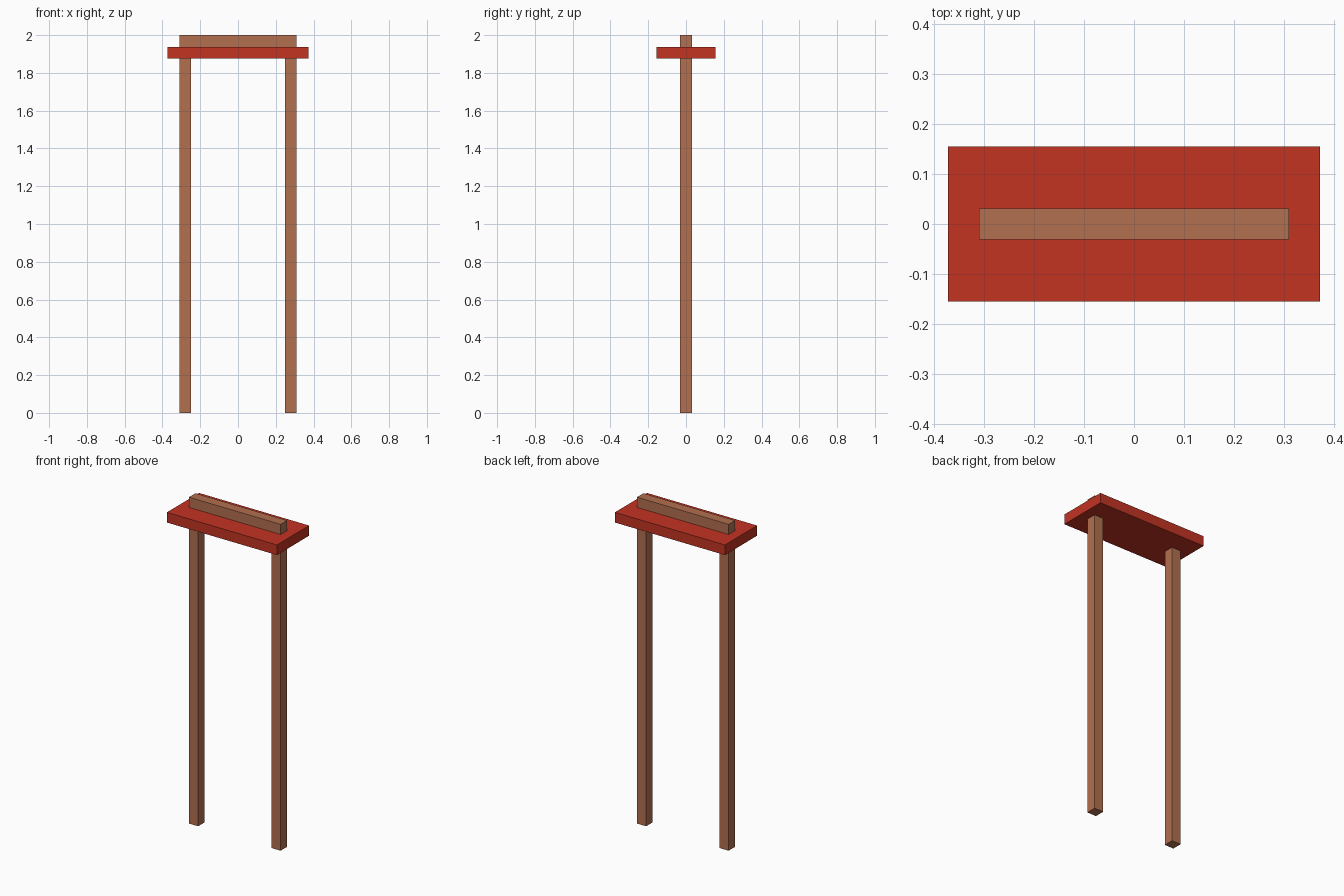
import bpy

cube = bpy.data.objects.get("Cube")
if cube:
    bpy.data.objects.remove(cube, do_unlink=True)

U = 0.0622          # thickness shared by every timber
TOP = 2.0


def material(name, rgb):
    mat = bpy.data.materials.new(name)
    mat.use_nodes = True
    color = (*rgb, 1.0)
    mat.diffuse_color = color
    mat.node_tree.nodes["Principled BSDF"].inputs["Base Color"].default_value = color
    return mat


def box(name, size, center, mat):
    bpy.ops.mesh.primitive_cube_add(size=1, location=center)
    obj = bpy.context.object
    obj.name = name
    obj.scale = size
    bpy.ops.object.transform_apply(location=False, rotation=False, scale=True)
    obj.data.materials.append(mat)
    return obj


wood = material("brown wood", (0.445, 0.162, 0.08))
red = material("red paint", (0.54, 0.033, 0.016))

# Two square posts standing under the board
post_height = TOP - 2 * U
for side, sign in (("left", 1), ("right", -1)):
    box(f"{side}_post", (U, U, post_height), (sign * 4.5 * U, 0, post_height / 2), wood)

# Wide red board resting on the posts
box("red_board", (12 * U, 5 * U, U), (0, 0, TOP - 1.5 * U), red)

# Ridge beam along the top of the board
box("ridge_beam", (10 * U, U, U), (0, 0, TOP - 0.5 * U), wood)
